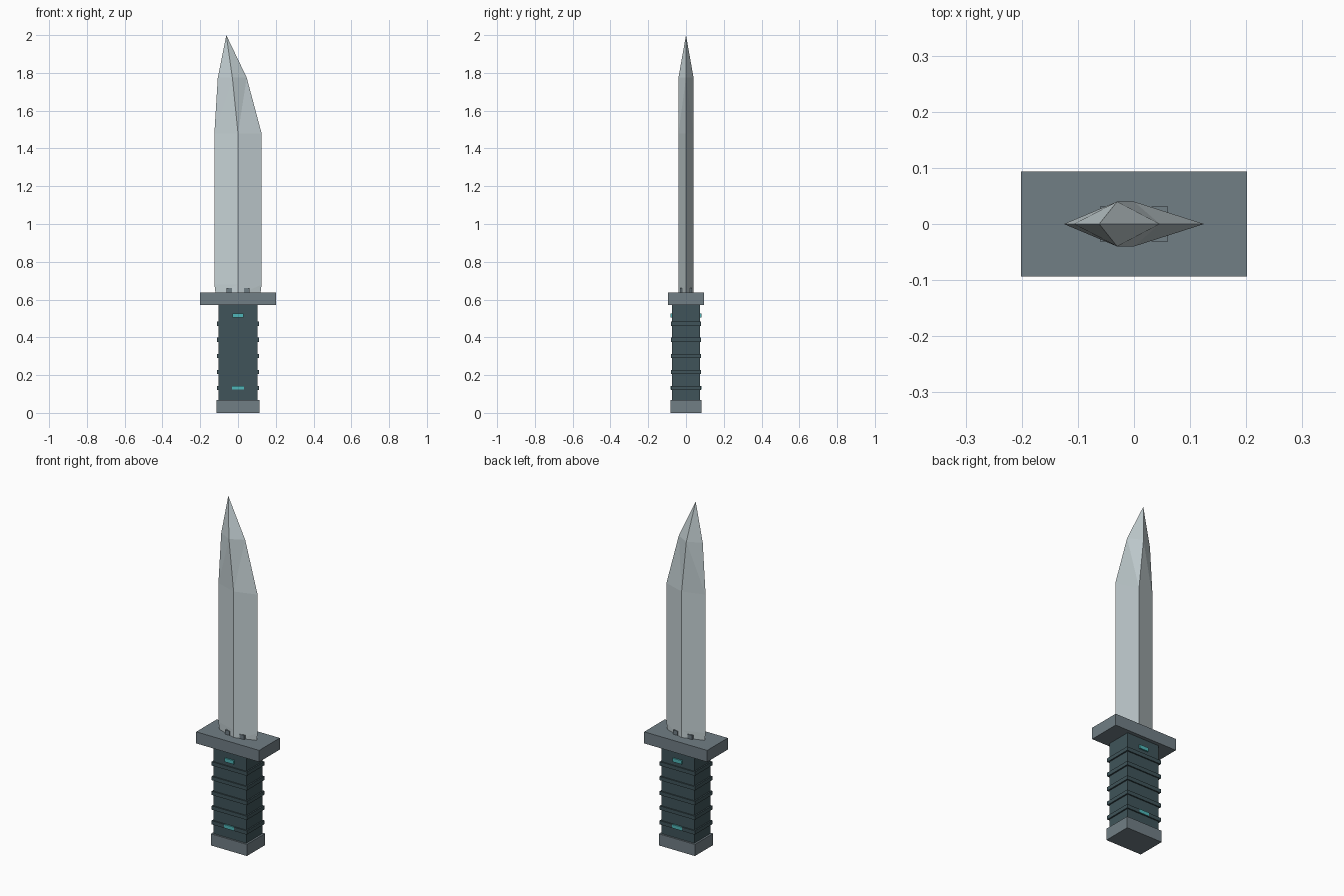
import bpy
import bmesh

cube = bpy.data.objects.get("Cube")
if cube:
    bpy.data.objects.remove(cube, do_unlink=True)


def material(name, r, g, b):
    m = bpy.data.materials.new(name)
    m.use_nodes = True
    m.diffuse_color = (r, g, b, 1)
    m.node_tree.nodes["Principled BSDF"].inputs["Base Color"].default_value = (r, g, b, 1)
    return m


blade_steel = material("pale steel", 0.56, 0.64, 0.66)
guard_steel = material("grey steel", 0.165, 0.21, 0.235)
grip_rubber = material("dark slate", 0.05, 0.088, 0.1)
teal = material("teal", 0.08, 0.47, 0.48)


def finish(name, bm, mat):
    bmesh.ops.recalc_face_normals(bm, faces=bm.faces)
    mesh = bpy.data.meshes.new(name)
    bm.to_mesh(mesh)
    bm.free()
    mesh.materials.append(mat)
    obj = bpy.data.objects.new(name, mesh)
    bpy.context.collection.objects.link(obj)
    return obj


def box(name, mat, half_x, half_y, z0, z1, x=0, y=0):
    bm = bmesh.new()
    bmesh.ops.create_cube(bm, size=1)
    bmesh.ops.scale(bm, vec=(2 * half_x, 2 * half_y, z1 - z0), verts=bm.verts)
    bmesh.ops.translate(bm, vec=(x, y, (z0 + z1) / 2), verts=bm.verts)
    return finish(name, bm, mat)


# Blade: diamond sections (height, back edge, ridge, cutting edge) closing to a point
THICK = 0.04
sections = [(0.62, -0.117, 0, 0.117), (0.68, -0.125, 0, 0.125),
            (1.48, -0.125, 0, 0.125), (1.775, -0.107, -0.03, 0.046)]
bm = bmesh.new()
rings = [[bm.verts.new(p) for p in ((l, 0, z), (m, -THICK, z), (r, 0, z), (m, THICK, z))]
         for z, l, m, r in sections]
tip = bm.verts.new((-0.062, 0, 2))
bm.faces.new(rings[0])
for k in range(4):
    n = (k + 1) % 4
    for lo, hi in zip(rings, rings[1:]):
        if k < 2:
            bm.faces.new((lo[k], lo[n], hi[n]))
            bm.faces.new((lo[k], hi[n], hi[k]))
        else:
            bm.faces.new((lo[k], lo[n], hi[k]))
            bm.faces.new((lo[n], hi[n], hi[k]))
    bm.faces.new((rings[-1][k], rings[-1][n], tip))
finish("blade", bm, blade_steel)

# Guard with the two small clips that hold the blade
box("guard", guard_steel, 0.201, 0.094, 0.57, 0.637)
for side, x in (("right", -0.046), ("left", 0.046)):
    box(side + "_blade_clip", guard_steel, 0.015, 0.031, 0.63, 0.661, x)

# Handle with raised grip rings
box("grip", grip_rubber, 0.104, 0.073, 0.06, 0.58)
for i in range(5):
    z = 0.132 + 0.085 * i
    box(f"grip_ring_{i + 1}", grip_rubber, 0.112, 0.08, z - 0.011, z + 0.011)

# Teal inlays on both broad faces
for side, s in (("front", -1), ("back", 1)):
    box(side + "_upper_inlay", teal, 0.029, 0.004, 0.505, 0.526, y=s * 0.077)
    box(side + "_lower_inlay", teal, 0.032, 0.004, 0.123, 0.143, y=s * 0.078)

# Pommel
box("pommel", guard_steel, 0.115, 0.083, 0, 0.067)
